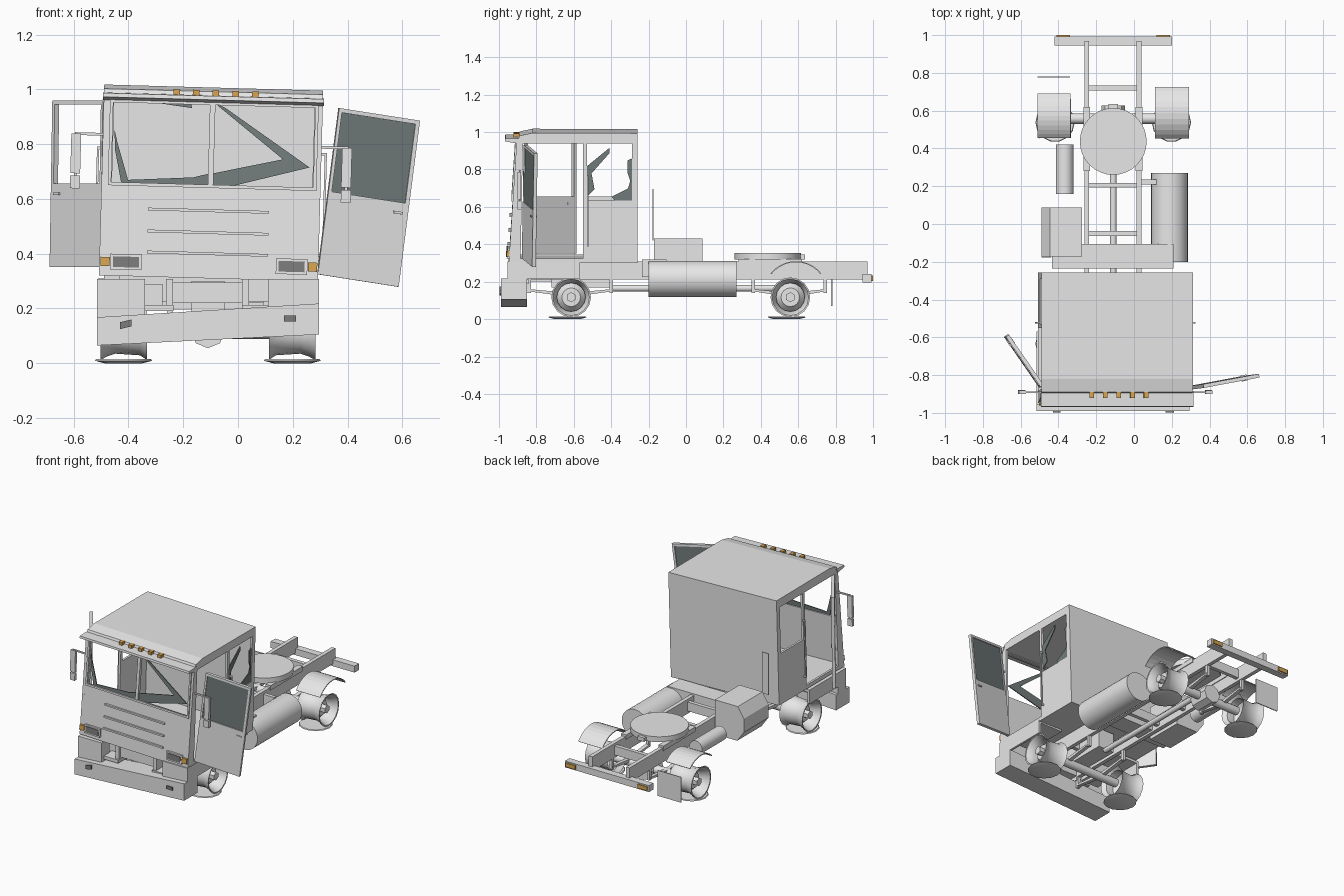
import bpy, bmesh, math
from mathutils import Vector, Matrix

def material(name, r, g, b):
    m = bpy.data.materials.new(name)
    m.diffuse_color = (r, g, b, 1)
    return m

GREY = material("body grey", 0.8, 0.8, 0.8)
GLASS = material("dark glass", 0.17, 0.20, 0.20)
LENS = material("lamp lens", 0.2, 0.2, 0.2)
AMBER = material("amber", 0.68, 0.37, 0.08)
CX = -0.11  # chassis centre line

def finish(name, bm, mat, smooth=False):
    bmesh.ops.recalc_face_normals(bm, faces=bm.faces)
    me = bpy.data.meshes.new(name)
    bm.to_mesh(me)
    bm.free()
    me.materials.append(mat)
    o = bpy.data.objects.new(name, me)
    bpy.context.collection.objects.link(o)
    if smooth:
        bpy.ops.object.select_all(action='DESELECT')
        o.select_set(True)
        bpy.context.view_layer.objects.active = o
        bpy.ops.object.shade_smooth_by_angle(angle=math.radians(35))
    return o

def solid(name, pts, vec, mat=GREY):
    """Polygon pushed along a vector."""
    bm = bmesh.new()
    a = [bm.verts.new(p) for p in pts]
    b = [bm.verts.new(Vector(p) + Vector(vec)) for p in pts]
    n = len(a)
    bm.faces.new(a)
    bm.faces.new(b[::-1])
    for i in range(n):
        bm.faces.new((a[i], b[i], b[(i + 1) % n], a[(i + 1) % n]))
    return finish(name, bm, mat)

def box(name, x0, x1, y0, y1, z0, z1, mat=GREY):
    return solid(name, [(x0, y0, z0), (x1, y0, z0), (x1, y1, z0), (x0, y1, z0)], (0, 0, z1 - z0), mat)

def side(name, x0, x1, yz, mat=GREY):
    return solid(name, [(x0, y, z) for y, z in yz], (x1 - x0, 0, 0), mat)

def front(name, xz, out=0.0, depth=0.02, mat=GREY):
    """Piece lying in the sloping cab front."""
    return solid(name, [(x, -0.948 + (z - 0.31) * 0.066 - out, z) for x, z in xz], (0, depth, 0), mat)

def rect(a, b, c, d):
    return [(a, c), (b, c), (b, d), (a, d)]

def lathe(name, centre, axis, profile, seg=24, mat=GREY, smooth=True):
    """Revolve (distance along axis, radius) pairs."""
    bm = bmesh.new()
    q = Vector((0, 0, 1)).rotation_difference(Vector(axis))
    rings = []
    for h, r in profile:
        rings.append([bm.verts.new(Vector(centre) + q @ Vector((r * math.cos(t), r * math.sin(t), h)))
                      for t in (2 * math.pi * i / seg for i in range(seg))])
    for a, b in zip(rings, rings[1:]):
        for i in range(seg):
            j = (i + 1) % seg
            bm.faces.new((a[i], a[j], b[j], b[i]))
    bmesh.ops.remove_doubles(bm, verts=bm.verts, dist=1e-5)
    return finish(name, bm, mat, smooth)

def rod(name, centre, axis, half, r, seg=24, mat=GREY):
    return lathe(name, centre, axis, [(-half, 0), (-half, r), (half, r), (half, 0)], seg, mat)

# ---------------- cab (built upright, then leaned) ----------------
cab = []
L, R = -0.508, 0.292
for tag, x0, x1 in (("left", L, L + 0.015), ("right", R - 0.015, R)):
    cab += [
        side(tag + "_rear_panel", x0, x1, rect(-0.55, -0.26, 0.31, 0.645)),
        side(tag + "_rear_pillar", x0, x1, rect(-0.29, -0.26, 0.645, 0.95)),
        side(tag + "_middle_pillar", x0, x1, rect(-0.55, -0.53, 0.645, 0.95)),
        side(tag + "_front_pillar", x0, x1, [(-0.948, 0.31), (-0.885, 0.31), (-0.872, 0.95), (-0.906, 0.95)]),
        side(tag + "_sill", x0, x1, rect(-0.885, -0.55, 0.31, 0.335)),
    ]
cab += [
    box("cab_floor", L, R, -0.94, -0.26, 0.31, 0.33),
    box("cab_back_wall", L, R, -0.272, -0.258, 0.31, 0.96),
    side("roof", L, R, [(-0.906, 0.95), (-0.258, 0.95), (-0.258, 1.005), (-0.82, 1.007), (-0.89, 0.992)]),
    side("sun_visor", L - 0.004, R + 0.004, [(-0.968, 0.962), (-0.9, 0.95), (-0.885, 0.978), (-0.966, 0.976)]),
    front("front_panel", rect(L, R, 0.31, 0.645)),
    front("windscreen_top", rect(L, R, 0.945, 0.975)),
    front("windscreen_left_post", rect(L, -0.47, 0.64, 0.95)),
    front("windscreen_right_post", rect(0.262, R, 0.64, 0.95)),
    front("windscreen_divider", rect(-0.12, -0.1, 0.64, 0.95), 0.004),
]
for n, r in (("bottom", (-0.485, 0.275, 0.64, 0.652)), ("top", (-0.485, 0.275, 0.943, 0.955)),
             ("left", (-0.485, -0.473, 0.64, 0.955)), ("right", (0.265, 0.277, 0.64, 0.955))):
    cab.append(front("windscreen_trim_" + n, rect(*r), 0.008, 0.01))
# broken windscreen pieces
for pts in ([(-0.466, 0.845), (-0.455, 0.80), (-0.411, 0.66), (-0.435, 0.645), (-0.462, 0.77)],
            [(-0.435, 0.645), (-0.118, 0.645), (-0.118, 0.692), (-0.174, 0.677), (-0.433, 0.66)],
            [(-0.34, 0.948), (-0.19, 0.948), (-0.185, 0.93)],
            [(-0.1, 0.948), (-0.065, 0.935), (0.25, 0.725), (-0.02, 0.652), (-0.1, 0.648),
             (-0.1, 0.694), (0.152, 0.752)]):
    cab.append(front("windscreen_shard", pts, -0.006, 0.006, GLASS))
# broken side window pieces
for pts in ([(-0.53, 0.828), (-0.408, 0.928), (-0.408, 0.90), (-0.505, 0.79), (-0.489, 0.705), (-0.53, 0.665)],
            [(-0.289, 0.87), (-0.312, 0.86), (-0.312, 0.79), (-0.298, 0.75), (-0.31, 0.71), (-0.398, 0.665),
             (-0.38, 0.645), (-0.289, 0.645)]):
    cab.append(side("side_window_shard", R - 0.011, R - 0.005, pts, GLASS))
# grille ridges, headlamps, indicators, roof markers
for z in (0.557, 0.477, 0.4):
    cab.append(front("grille_ridge", rect(-0.335, 0.107, z - 0.005, z + 0.005), 0.012, 0.014))
for s in (-1, 1):
    def span(a, b, z0, z1):
        return rect(*sorted((-0.108 + s * a, -0.108 + s * b)), z0, z1)
    cab.append(front("headlamp_bezel", span(0.245, 0.36, 0.333, 0.39), 0.012, 0.014))
    cab.append(front("headlamp", span(0.255, 0.35, 0.342, 0.381), 0.016, 0.006, LENS))
    cab.append(front("indicator", span(0.362, 0.396, 0.345, 0.378), 0.014, 0.016, AMBER))
for x in (-0.243, -0.172, -0.1, -0.027, 0.045):
    cab.append(box("roof_marker", x - 0.012, x + 0.012, -0.922, -0.89, 0.976, 0.997, AMBER))
# mirrors and grab rails
for tag, x, edge, z in (("left", -0.605, L, 0.68), ("right", 0.385, R, 0.655)):
    cab += [box(tag + "_mirror", x - 0.018, x + 0.018, -0.9, -0.882, z, z + 0.145),
            box(tag + "_small_mirror", x - 0.018, x + 0.018, -0.9, -0.88, z - 0.055, z - 0.008),
            box(tag + "_mirror_post", x - 0.005, x + 0.005, -0.894, -0.886, z - 0.02, z + 0.15),
            box(tag + "_mirror_arm", min(x, edge), max(x, edge), -0.894, -0.886, z + 0.14, z + 0.15)]
    sx = -1 if x < 0 else 1
    gx = edge + sx * 0.016
    cab.append(box(tag + "_grab_rail", gx - 0.004, gx + 0.004, -0.528, -0.52, 0.4, 0.78))
    for gz in (0.4, 0.77):
        cab.append(box(tag + "_grab_mount", min(edge, gx), max(edge, gx), -0.528, -0.52, gz, gz + 0.01))
pivot = Vector((-0.108, 0, 0.31))
lean = Matrix.Translation(pivot) @ Matrix.Rotation(math.radians(1.6), 4, 'Y') @ Matrix.Translation(-pivot)
for o in cab:
    o.data.transform(lean)

# ---------------- open doors ----------------
def door(tag, o, u, v, glazed):
    o, u, v = Vector(o), Vector(u), Vector(v)
    n = u.cross(v).normalized()
    def part(name, r, t, mat=GREY):
        return solid(tag + name, [o + u * a + v * b - n * t / 2 for a, b in rect(*r)], n * t, mat)
    part("_door_panel", (0, 1, 0, 0.5), 0.02)
    part("_door_frame_hinge", (0, 0.04, 0.5, 1), 0.02)
    part("_door_frame_edge", (0.95, 1, 0.5, 1), 0.02)
    part("_door_frame_top", (0, 1, 0.975, 1), 0.02)
    part("_door_handle", (0.82, 0.93, 0.43, 0.445), 0.032)
    if glazed:
        part("_door_glass", (0.04, 0.95, 0.5, 0.975), 0.008, GLASS)

door("right", (0.29, -0.868, 0.325), (0.295, 0.055, -0.046), (0.078, 0.01, 0.607), True)
door("left", (-0.495, -0.86, 0.352), (-0.185, 0.268, 0), (0.01, 0, 0.608), False)

# ---------------- front end ----------------
solid("front_bumper", [(-0.515, -0.99, 0.065), (0.295, -0.99, 0.105), (0.295, -0.99, 0.218), (-0.515, -0.99, 0.168)],
      (0, 0.14, 0))
solid("bumper_lamp_left", [(-0.43, -0.998, 0.125), (-0.388, -0.998, 0.135), (-0.388, -0.998, 0.16), (-0.43, -0.998, 0.15)],
      (0, 0.009, 0), LENS)
box("bumper_lamp_right", 0.168, 0.212, -0.998, -0.989, 0.153, 0.174, LENS)
for tag, a, b, o in (("left", -0.515, -0.34, -0.515), ("right", 0.11, 0.295, 0.28)):
    box(tag + "_step_front", a, b, -0.955, -0.87, 0.165, 0.308)
    box(tag + "_step_side", o, o + 0.015, -0.955, -0.57, 0.215, 0.308)
    box(tag + "_step_top", a, b, -0.955, -0.57, 0.29, 0.308)
box("radiator", -0.24, 0.02, -0.9, -0.84, 0.22, 0.295)
box("steering_box", -0.41, -0.275, -0.84, -0.72, 0.2, 0.29)
for x in (-0.29, 0.07):
    box("bumper_bracket", x - 0.055, x + 0.055, -0.93, -0.84, 0.19, 0.212)

# ---------------- chassis ----------------
for x in (-0.25, 0.027):
    box("chassis_rail", x - 0.013, x + 0.013, -0.92, 0.97, 0.212, 0.308)
    for y in (-0.84, -0.4, 0.36, 0.745):
        box("spring_hanger", x - 0.01, x + 0.01, y - 0.01, y + 0.01, 0.14, 0.22)
    for y0, y1, ym in ((-0.84, -0.4, -0.614), (0.36, 0.745, 0.558)):
        side("leaf_spring", x - 0.013, x + 0.013, [(y0, 0.148), (ym, 0.118), (y1, 0.148), (y1, 0.16), (ym, 0.14), (y0, 0.16)])
for y in (-0.6, -0.05, 0.205, 0.72):
    box("cross_member", -0.25, 0.027, y - 0.013, y + 0.013, 0.23, 0.29)
box("gearbox", -0.17, -0.05, -0.72, -0.4, 0.17, 0.3)
rod("drive_shaft", (CX, 0.06, 0.165), (0, 1, 0.0), 0.47, 0.018, 12)
box("rear_cross_box", -0.435, 0.21, -0.235, -0.105, 0.225, 0.318)
box("rear_bumper", -0.42, 0.2, 0.945, 0.992, 0.197, 0.24)
for x in (-0.375, 0.155):
    box("tail_lamp", x - 0.035, x + 0.035, 0.992, 1.0, 0.205, 0.232, AMBER)

# fifth wheel plate and support
rod("fifth_wheel", (CX, 0.437, 0.336), (0, 0, 1), 0.018, 0.177, 32)
for x in (-0.25, 0.027):
    box("fifth_wheel_mount", x - 0.018, x + 0.018, 0.28, 0.62, 0.29, 0.322)
box("fifth_wheel_latch", CX - 0.025, CX + 0.025, 0.6, 0.635, 0.32, 0.345)

# tanks, tool box, plates
rod("fuel_tank", (0.188, 0.035, 0.214), (0, 1, 0), 0.236, 0.097, 32)
box("tank_bracket", 0.03, 0.12, 0.21, 0.235, 0.22, 0.29)
rod("air_tank", (-0.367, 0.29, 0.26), (0, 1, 0), 0.13, 0.047, 24)
solid("tool_box", [(-0.275, -0.172, 0.2), (-0.44, -0.172, 0.2), (-0.49, -0.172, 0.27), (-0.49, -0.172, 0.36),
                   (-0.445, -0.172, 0.43), (-0.275, -0.172, 0.43)], (0, 0.26, 0))
box("upright_plate", -0.49, -0.44, -0.178, -0.173, 0.42, 0.695)
box("mud_flap", -0.51, -0.338, 0.776, 0.782, 0.07, 0.24)

# ---------------- axles, wheels, fenders ----------------
for tag, y, z in (("front", -0.614, 0.117), ("rear", 0.558, 0.117)):
    rod(tag + "_axle", (CX, y, z), (1, 0, 0), 0.26, 0.028, 12)
    for s in (-1, 1):
        c = (CX + s * 0.308, y, z)
        lathe(tag + "_wheel_rim", c, (s, 0, 0), [(-0.085, 0.105), (-0.06, 0.088), (0.03, 0.082), (0.06, 0.092), (0.085, 0.106),
              (0.084, 0.098), (0.058, 0.085), (0.03, 0.076), (-0.06, 0.082), (-0.085, 0.105)], 16)
        lathe(tag + "_wheel_disc", c, (s, 0, 0), [(0.0, 0.08), (0.035, 0.05), (0.035, 0.0), (0.025, 0.0), (0.025, 0.05), (-0.01, 0.08)], 16)
        rod(tag + "_hub", (c[0] + s * 0.045, y, z), (s, 0, 0), 0.025, 0.027, 6)
        # collapsed tyre on the ground
        o = lathe(tag + "_flat_tyre", (0, 0, 0), (0, 0, 1), [(0, 0), (0, 0.07), (0.009, 0.104), (0.015, 0.1), (0.012, 0)], 14)
        o.data.transform(Matrix.Translation((c[0], y - 0.02, 0)))
rod("differential", (CX, 0.558, 0.117), (0, 1, 0), 0.07, 0.062, 8)

def fender(x0, x1, yc, zc, r, half):
    n, pts = 10, []
    for rad, order in ((r, range(n + 1)), (r - 0.006, range(n, -1, -1))):
        for i in order:
            t = math.radians(-half + 2 * half * i / n)
            pts.append((yc + rad * math.sin(t), zc + rad * math.cos(t)))
    return side("rear_fender", x0, x1, pts)

fender(-0.512, -0.335, 0.573, 0.137, 0.173, 43)
fender(0.112, 0.29, 0.588, 0.137, 0.173, 52)
